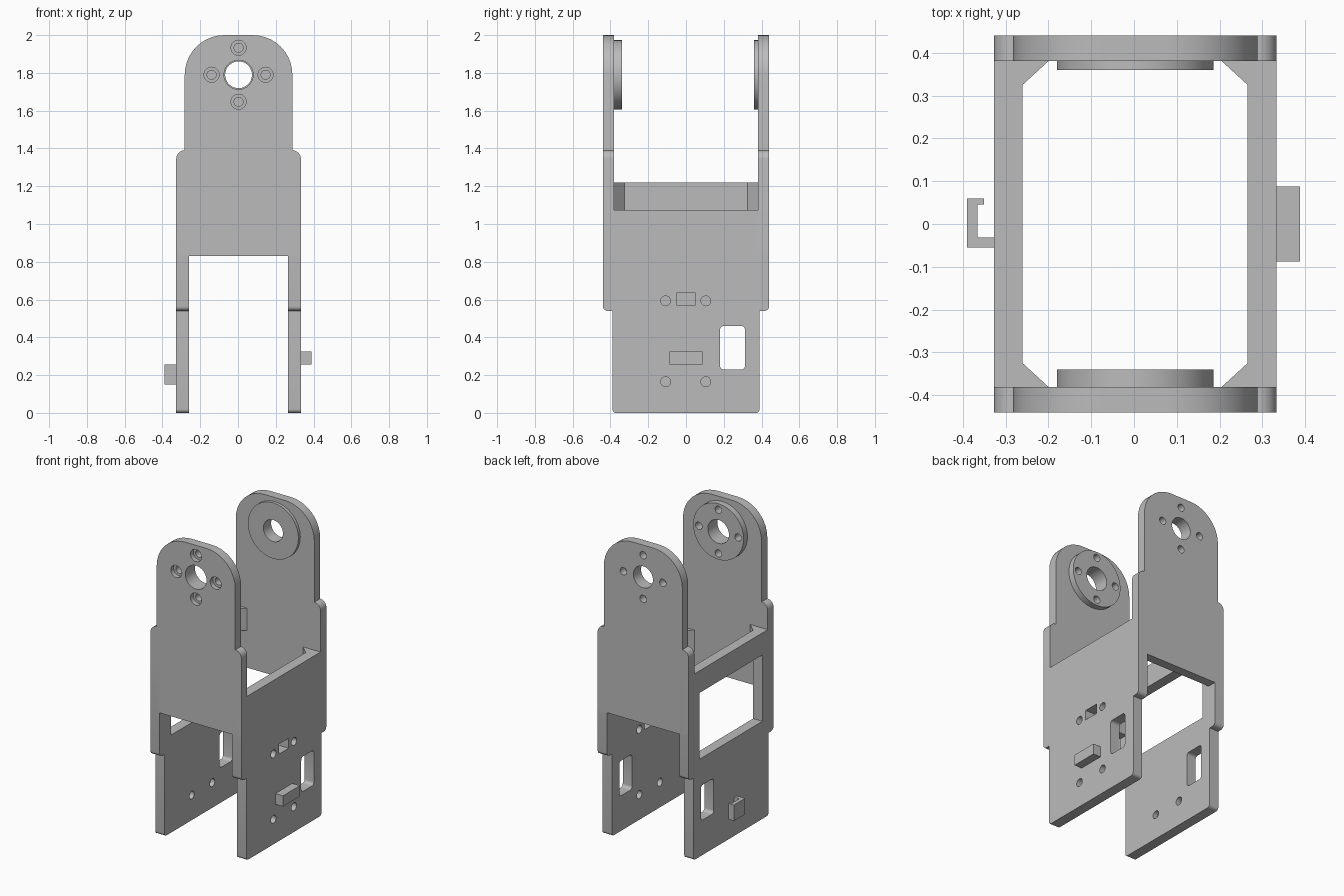
import bpy, math
from mathutils import Vector

if "Cube" in bpy.data.objects:
    bpy.data.objects.remove(bpy.data.objects["Cube"], do_unlink=True)

grey = bpy.data.materials.new("plain grey")
grey.use_nodes = True
GREY = (0.5, 0.5, 0.5, 1)
grey.diffuse_color = GREY
grey.node_tree.nodes["Principled BSDF"].inputs["Base Color"].default_value = GREY

AXIS_X, AXIS_Z = 0.003, 1.79      # pivot centre
LEFT, RIGHT = (0.265, 0.333), (-0.327, -0.26)   # side plate thickness spans
FRONT, BACK = (-0.44, -0.38), (0.38, 0.44)      # end plate thickness spans


def rounded(corners, steps=10):
    """Outline from (u, v, radius) corners, with square-angle fillets."""
    out = []
    for i, (u, v, r) in enumerate(corners):
        p = Vector((u, v))
        if not r:
            out.append(p)
            continue
        a = (Vector(corners[i - 1][:2]) - p).normalized()
        b = (Vector(corners[(i + 1) % len(corners)][:2]) - p).normalized()
        for k in range(steps + 1):
            t = math.pi / 2 * k / steps
            out.append(p + r * (a * (1 - math.sin(t)) + b * (1 - math.cos(t))))
    return out


def rect(u0, u1, v0, v1, r=0):
    return rounded([(u0, v0, r), (u1, v0, r), (u1, v1, r), (u0, v1, r)], 5)


def circle(u, v, r, n=40):
    return [Vector((u + r * math.cos(2 * math.pi * k / n),
                    v + r * math.sin(2 * math.pi * k / n))) for k in range(n)]


def prism(name, outline, axis, span):
    """Extrude an outline along an axis between two positions."""
    place = {"x": lambda u, v, w: (w, u, v),
             "y": lambda u, v, w: (u, w, v),
             "z": lambda u, v, w: (u, v, w)}[axis]
    n = len(outline)
    verts = [place(p[0], p[1], w) for w in span for p in outline]
    faces = [tuple(range(n))[::-1], tuple(range(n, 2 * n))]
    faces += [(k, (k + 1) % n, n + (k + 1) % n, n + k) for k in range(n)]
    mesh = bpy.data.meshes.new(name)
    mesh.from_pydata(verts, [], faces)
    area = sum(outline[k - 1][0] * outline[k][1] - outline[k][0] * outline[k - 1][1]
               for k in range(n))
    if (area < 0) != (axis == "y"):
        mesh.flip_normals()
    mesh.materials.append(grey)
    ob = bpy.data.objects.new(name, mesh)
    bpy.context.collection.objects.link(ob)
    return ob


def cut(ob, axis, holes):
    """Subtract (outline, span) holes from a part."""
    cutters = []
    for outline, span in holes:
        c = prism("cutter", outline, axis, span)
        c.hide_render = True
        m = ob.modifiers.new("hole", "BOOLEAN")
        m.operation, m.solver, m.object = "DIFFERENCE", "EXACT", c
        cutters.append(c)
    bpy.context.view_layer.update()
    mesh = bpy.data.meshes.new_from_object(
        ob.evaluated_get(bpy.context.evaluated_depsgraph_get()))
    ob.modifiers.clear()
    ob.data = mesh
    for c in cutters:
        bpy.data.objects.remove(c, do_unlink=True)


def ring_of_holes(r, span):
    return [(circle(AXIS_X + dx * 0.143, AXIS_Z + dz * 0.143, r, 24), span)
            for dx, dz in ((1, 0), (0, 1), (-1, 0), (0, -1))]


# End plates with rounded heads, and their bearing discs
head = rounded([(-0.327, 0.83, 0.05), (0.333, 0.83, 0), (0.333, 1.39, 0.045),
                (0.288, 1.39, 0), (0.288, 2, 0.21), (-0.282, 2, 0.21),
                (-0.282, 1.39, 0), (-0.327, 1.39, 0.045)])
disc = circle(AXIS_X, AXIS_Z, 0.183, 64)
parts = []
for name, plate_span, disc_span, bore, bolts in (
        ("front", FRONT, (-0.38, -0.34), 0.077,
         ring_of_holes(0.04, (-0.5, -0.41)) + ring_of_holes(0.024, (-0.5, -0.2))),
        ("back", BACK, (0.36, 0.38), 0.071,
         ring_of_holes(0.024, (0.39, 0.5)))):
    bore_hole = (circle(AXIS_X, AXIS_Z, bore), (-0.6, 0.6))
    for part, outline, span in (("plate", head, plate_span), ("disc", disc, disc_span)):
        ob = prism(name + "_" + part, outline, "y", span)
        cut(ob, "y", [bore_hole] + bolts)
        parts.append(ob)


# Side plates: wide upper panel, narrower lower panel
def side_outline(top):
    half = [(0.39, 0, 0.02), (0.39, 0.54, 0), (0.44, 0.54, 0.025), (0.44, top, 0)]
    return rounded(half + [(-y, z, r) for y, z, r in half[::-1]], 5)


cable_hole = (rect(0.18, 0.312, 0.23, 0.46, 0.02), (-1, 1))
screws = [(y, z) for z in (0.165, 0.593) for y in (-0.108, 0.105)]

left_plate = prism("left_side_plate", side_outline(1.075), "x", LEFT)
cut(left_plate, "x", [cable_hole, (rect(-0.05, 0.05, 0.57, 0.635), (0.2, 0.4))] +
    [(circle(y, z, 0.026, 24), (0.2, 0.4)) for y, z in screws])

right_plate = prism("right_side_plate", side_outline(1.22), "x", RIGHT)
cut(right_plate, "x", [cable_hole, (rect(-0.325, 0.325, 0.64, 1.075), (-0.4, -0.2))] +
    [(circle(y, z, 0.026, 24), (-0.29, -0.2)) for y, z in screws[:2]])
parts += [left_plate, right_plate]

# Corner gussets between side and end plates
for side, x, dx, top in (("left", LEFT[0], -0.06, 1.075), ("right", RIGHT[1], 0.06, 1.22)):
    for end, s in (("front", -1), ("back", 1)):
        tri = [Vector((x, s * 0.38)), Vector((x + dx, s * 0.38)), Vector((x, s * 0.325))]
        parts.append(prism(f"{side}_{end}_gusset", tri, "z", (top - 0.145, top)))

# Outer tab and cable hook
parts.append(prism("left_tab", rect(-0.088, 0.088, 0.255, 0.325), "x", (0.333, 0.388)))
hook = [(-0.327, -0.055), (-0.327, -0.032), (-0.365, -0.032), (-0.365, 0.046),
        (-0.35, 0.046), (-0.35, 0.06), (-0.39, 0.06), (-0.39, -0.055)]
parts.append(prism("right_cable_hook", [Vector(p) for p in hook], "z", (0.15, 0.255)))

# Smooth the rounded walls, keep the edges sharp
bpy.ops.object.select_all(action="DESELECT")
for ob in parts:
    ob.select_set(True)
bpy.context.view_layer.objects.active = parts[0]
bpy.ops.object.shade_smooth_by_angle(angle=math.radians(30))
